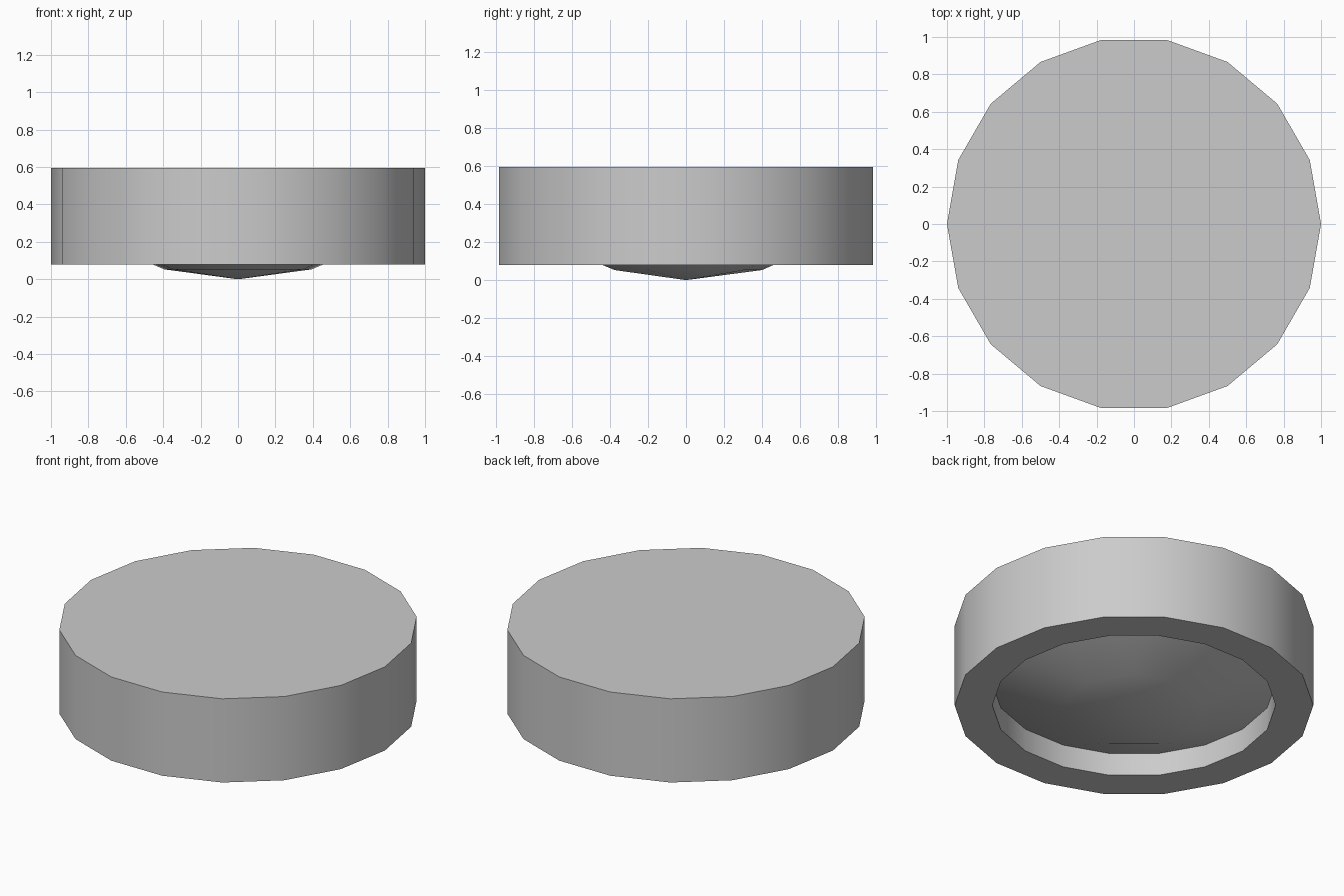
import bpy, bmesh
from math import sin, cos, pi, radians

cube = bpy.data.objects.get("Cube")
if cube:
    bpy.data.objects.remove(cube, do_unlink=True)

SIDES = 18
TOP, LIP, SEAT = 0.595, 0.08, 0.22      # heights of cap, lower lip and recess edge
OUTER, INNER, CROWN = 1.0, 0.79, 0.40   # radii of wall, recess and dome crown

grey = bpy.data.materials.new("plain_grey")
grey.use_nodes = True
colour = (0.6, 0.6, 0.6, 1)
grey.diffuse_color = colour
grey.node_tree.nodes["Principled BSDF"].inputs["Base Color"].default_value = colour


def ring(bm, radius, z, count=SIDES, turn=0.0):
    return [bm.verts.new((radius * cos(turn + 2 * pi * i / count),
                          radius * sin(turn + 2 * pi * i / count), z))
            for i in range(count)]


def bridge(bm, a, b):
    for i in range(len(a)):
        j = (i + 1) % len(a)
        bm.faces.new((a[i], a[j], b[j], b[i]))


def finish(bm, name, angle):
    mesh = bpy.data.meshes.new(name)
    bm.to_mesh(mesh)
    bm.free()
    mesh.materials.append(grey)
    obj = bpy.data.objects.new(name, mesh)
    bpy.context.collection.objects.link(obj)
    bpy.ops.object.select_all(action='DESELECT')
    obj.select_set(True)
    bpy.context.view_layer.objects.active = obj
    bpy.ops.object.shade_smooth_by_angle(angle=radians(angle))


# Drum: flat top, outer wall, lower lip and recess wall
bm = bmesh.new()
top = ring(bm, OUTER, TOP)
edge = ring(bm, OUTER, LIP)
lip = ring(bm, INNER, LIP)
seat = ring(bm, INNER, SEAT)
bm.faces.new(top)
bridge(bm, edge, top)
bridge(bm, lip, edge)
bridge(bm, seat, lip)
finish(bm, "drum", 30)

# Shallow dome hanging in the recess, with half as many sides at its crown
bm = bmesh.new()
rim = ring(bm, INNER, SEAT)
crown = ring(bm, CROWN, 0.053, SIDES // 2, radians(10))
tip = bm.verts.new((0, 0, 0))
for i in range(SIDES // 2):
    j = (i + 1) % len(crown)
    a, b, c = (rim[(2 * i + k) % SIDES] for k in range(3))
    bm.faces.new((crown[i], b, a))
    bm.faces.new((crown[i], crown[j], c, b))
    bm.faces.new((tip, crown[j], crown[i]))
bmesh.ops.triangulate(bm, faces=bm.faces[:])
for face in bm.faces:
    face.normal_update()
    if face.normal.z > 0:
        face.normal_flip()
finish(bm, "bottom_dome", 40)
